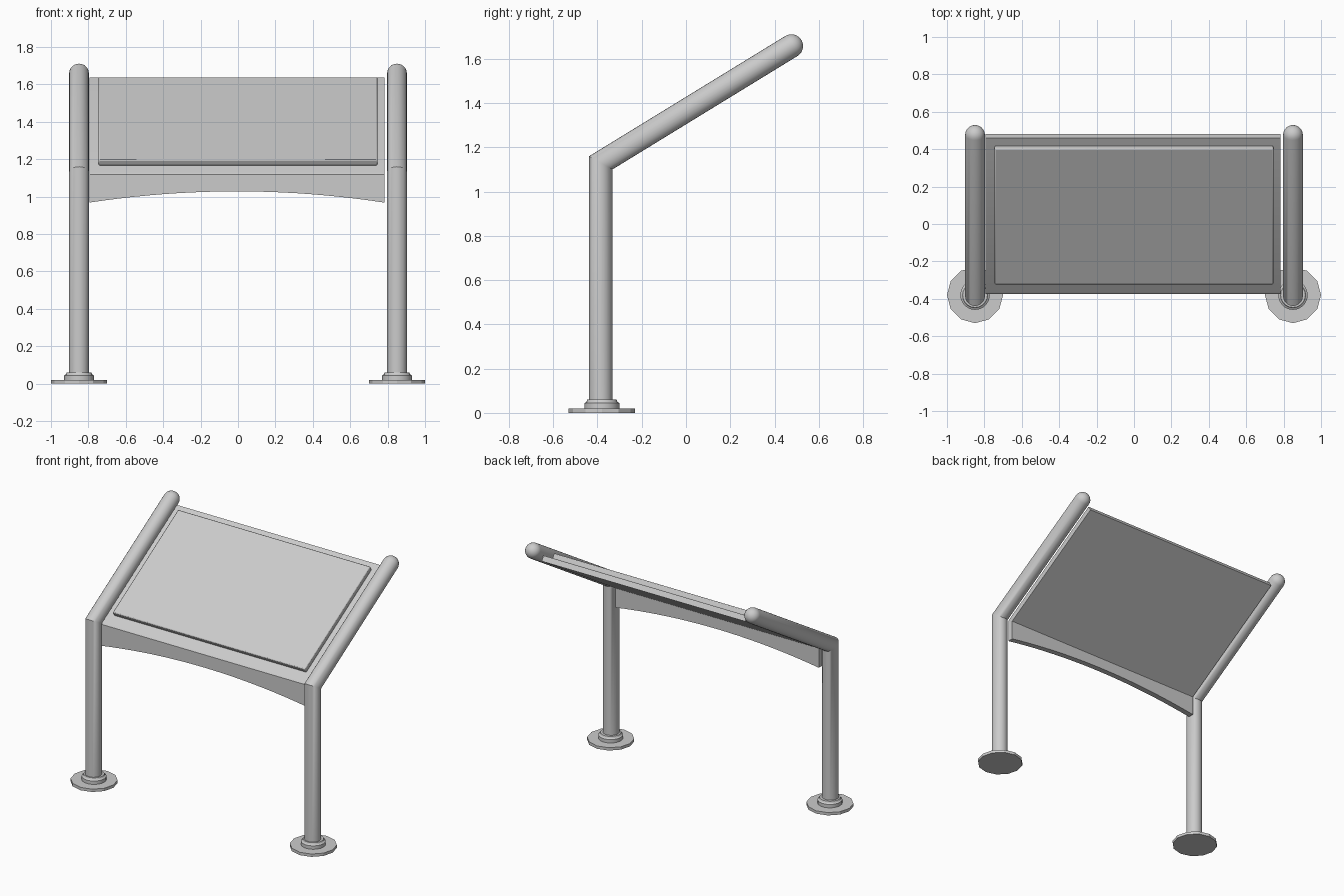
import bpy, bmesh
from math import sin, cos, pi, radians
from mathutils import Vector

if "Cube" in bpy.data.objects:
    bpy.data.objects.remove(bpy.data.objects["Cube"])

TILT = radians(31.5)
BEND = Vector((0, -0.385, 1.13))                 # corner of the post axis
ALONG = Vector((0, cos(TILT), sin(TILT)))        # up the slope
OUT = Vector((0, -sin(TILT), cos(TILT)))         # out of the sloped face
X = Vector((1, 0, 0))


def slope(s, o, x=0.0):
    return BEND + ALONG * s + OUT * o + X * x


def skin(name, rings, angle=35):
    """Bridge a list of closed rings and cap both ends."""
    bm = bmesh.new()
    rows = [[bm.verts.new(p) for p in r] for r in rings]
    n = len(rows[0])
    for a, b in zip(rows, rows[1:]):
        for i in range(n):
            j = (i + 1) % n
            bm.faces.new((a[i], a[j], b[j], b[i]))
    bm.faces.new(rows[0][::-1])
    bm.faces.new(rows[-1])
    bmesh.ops.recalc_face_normals(bm, faces=bm.faces)
    me = bpy.data.meshes.new(name)
    bm.to_mesh(me)
    bm.free()
    ob = bpy.data.objects.new(name, me)
    bpy.context.collection.objects.link(ob)
    bpy.ops.object.select_all(action='DESELECT')
    ob.select_set(True)
    bpy.context.view_layer.objects.active = ob
    bpy.ops.object.shade_smooth_by_angle(angle=radians(angle))
    return ob


def ring(center, r, n, v=Vector((0, 1, 0))):
    return [center + X * (r * cos(2 * pi * i / n)) + v * (r * sin(2 * pi * i / n))
            for i in range(n)]


def post(name, x):
    r, n = 0.053, 24
    base = Vector((x, BEND.y, 0.01))
    # mitred bend: stretched ring in the bisecting plane
    half = (pi / 2 - TILT) / 2
    miter = Vector((0, 1, -math_tan(half)))
    rings = [ring(base, r, n), ring(slope(0, 0, x), r, n, miter)]
    # rounded end
    for k in range(7):
        a = k * radians(14)
        rings.append(ring(slope(1.01 + r * sin(a), 0, x), r * cos(a), n, -OUT))
    return skin(name, rings)


def math_tan(a):
    return sin(a) / cos(a)


def lathe(name, x, profile, n):
    return skin(name, [ring(Vector((x, -0.38, z)), r, n) for r, z in profile], 25)


# Posts, base discs and collars
for side, x in (("left", -0.85), ("right", 0.85)):
    post(side + "_post", x)
    lathe(side + "_base_disc", x, [(0.15, 0), (0.15, 0.02)], 12)
    lathe(side + "_collar", x, [(0.079, 0.018), (0.079, 0.044), (0.07, 0.05), (0.066, 0.06)], 20)

# Backing tray with arched front apron: folded profile swept along x
stations = []
N = 20
for i in range(N + 1):
    t = 2 * i / N - 1
    x = -0.006 + 0.789 * t
    low = 1.028 - 0.06 * t * t
    front, inner = -0.375, -0.335
    stations.append([Vector((x, front, low)), Vector((x, front, 1.118)),
                     slope(0.018, -0.01, x), slope(0.985, -0.01, x),
                     slope(0.985, -0.048, x), Vector((x, inner, 1.104)),
                     Vector((x, inner, low))])
skin("backing_tray", stations)

# Display panel with a bevelled rim
panel = skin("display_panel", [
    [slope(s, o, x) for s, x in ((0.086, -0.745), (0.086, 0.745), (0.936, 0.745), (0.936, -0.745))]
    for o in (-0.012, 0.025)])
bev = panel.modifiers.new("rim", 'BEVEL')
bev.width = 0.006
bev.segments = 2
